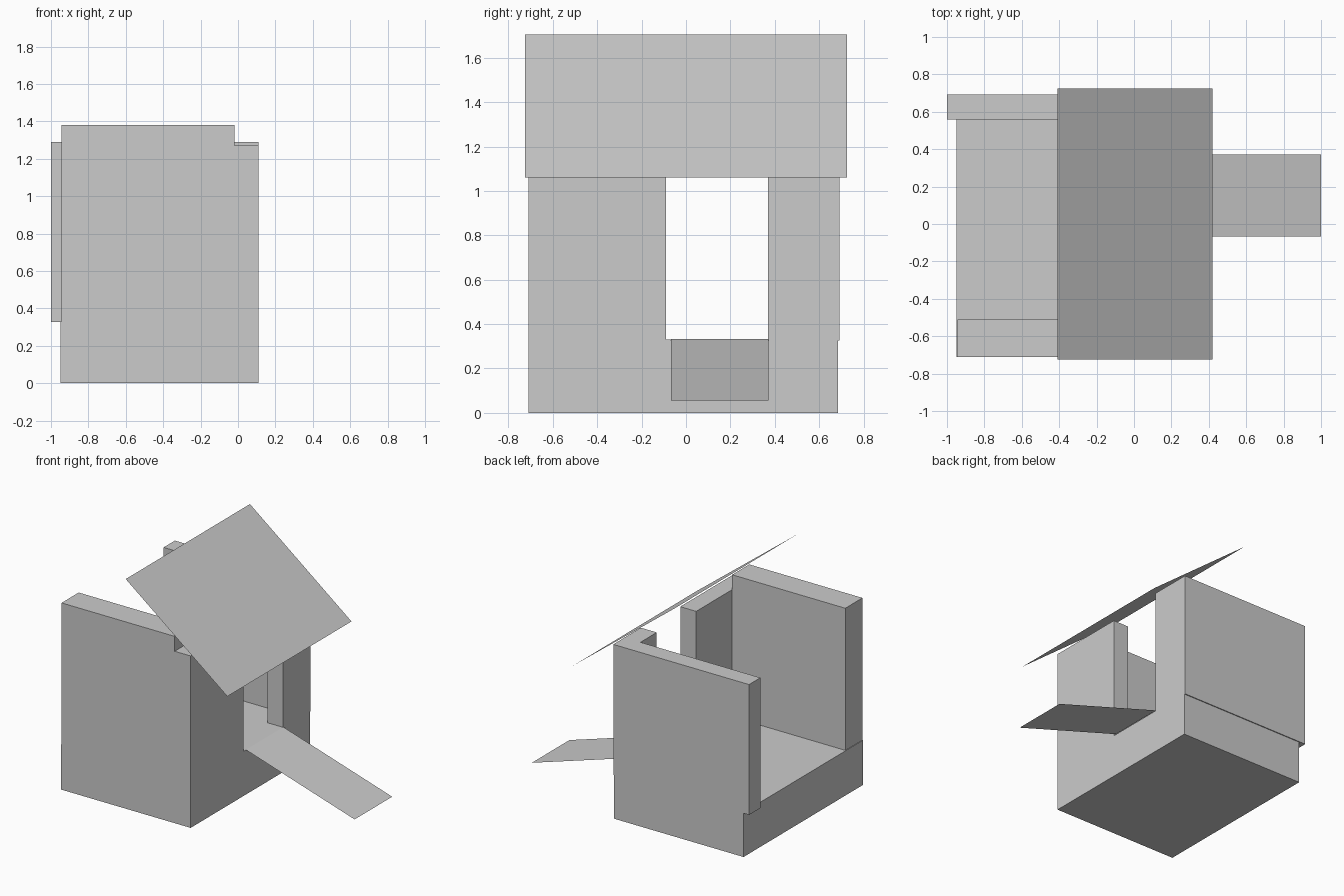
import bpy
import bmesh
from mathutils import Vector

if "Cube" in bpy.data.objects:
    bpy.data.objects.remove(bpy.data.objects["Cube"])


def footprint_solid(name, faces, z0, tops):
    """Raise adjoining footprint polygons to the first height; later heights
    in tops raise only the first polygon further."""
    bm = bmesh.new()
    for pts in faces:
        bm.faces.new([bm.verts.new((x, y, z0)) for x, y in pts])
    bmesh.ops.remove_doubles(bm, verts=bm.verts[:], dist=1e-4)
    bm.faces.ensure_lookup_table()
    raise_set, z = bm.faces[:], z0
    for top in tops:
        ext = bmesh.ops.extrude_face_region(bm, geom=raise_set)["geom"]
        verts = [g for g in ext if isinstance(g, bmesh.types.BMVert)]
        bmesh.ops.translate(bm, verts=verts, vec=(0, 0, top - z))
        caps = [g for g in ext if isinstance(g, bmesh.types.BMFace)]
        raise_set = [min(caps, key=lambda f: f.calc_center_median().x)]
        z = top
    bmesh.ops.dissolve_limit(bm, angle_limit=0.01, verts=bm.verts[:], edges=bm.edges[:])
    bmesh.ops.recalc_face_normals(bm, faces=bm.faces[:])
    return finish(name, bm)


def sheet(name, edge_a, edge_b, y0, y1):
    """Thin sloping panel between two (x, z) edges."""
    bm = bmesh.new()
    (xa, za), (xb, zb) = edge_a, edge_b
    bm.faces.new([bm.verts.new(Vector(p)) for p in
                  ((xa, y0, za), (xb, y0, zb), (xb, y1, zb), (xa, y1, za))])
    return finish(name, bm)


def finish(name, bm):
    mesh = bpy.data.meshes.new(name)
    bm.to_mesh(mesh)
    bm.free()
    ob = bpy.data.objects.new(name, mesh)
    bpy.context.collection.objects.link(ob)
    return ob


def rect(x0, x1, y0, y1):
    return [(x0, y0), (x1, y0), (x1, y1), (x0, y1)]


# Solid floor block
footprint_solid("base", [rect(-0.95, 0.11, -0.71, 0.685)], 0, [0.33])

# Front wall with its return beside the doorway; the front part stands taller
footprint_solid("front_wall", [
    rect(-0.945, -0.02, -0.71, -0.51),
    [(-0.02, -0.71), (0.11, -0.71), (0.11, -0.09), (-0.02, -0.09), (-0.02, -0.51)],
], 0.33, [1.27, 1.38])

# Back wall with its shorter return on the other side of the doorway
footprint_solid("back_wall", [
    [(-1.0, 0.56), (-0.02, 0.56), (-0.02, 0.37), (0.11, 0.37), (0.11, 0.692), (-1.0, 0.692)],
], 0.327, [1.29])

# Tilted roof panel and entrance ramp
sheet("roof", (-0.41, 1.705), (0.42, 1.06), -0.725, 0.725)
sheet("ramp", (0.11, 0.332), (1.0, 0.055), -0.067, 0.372)
